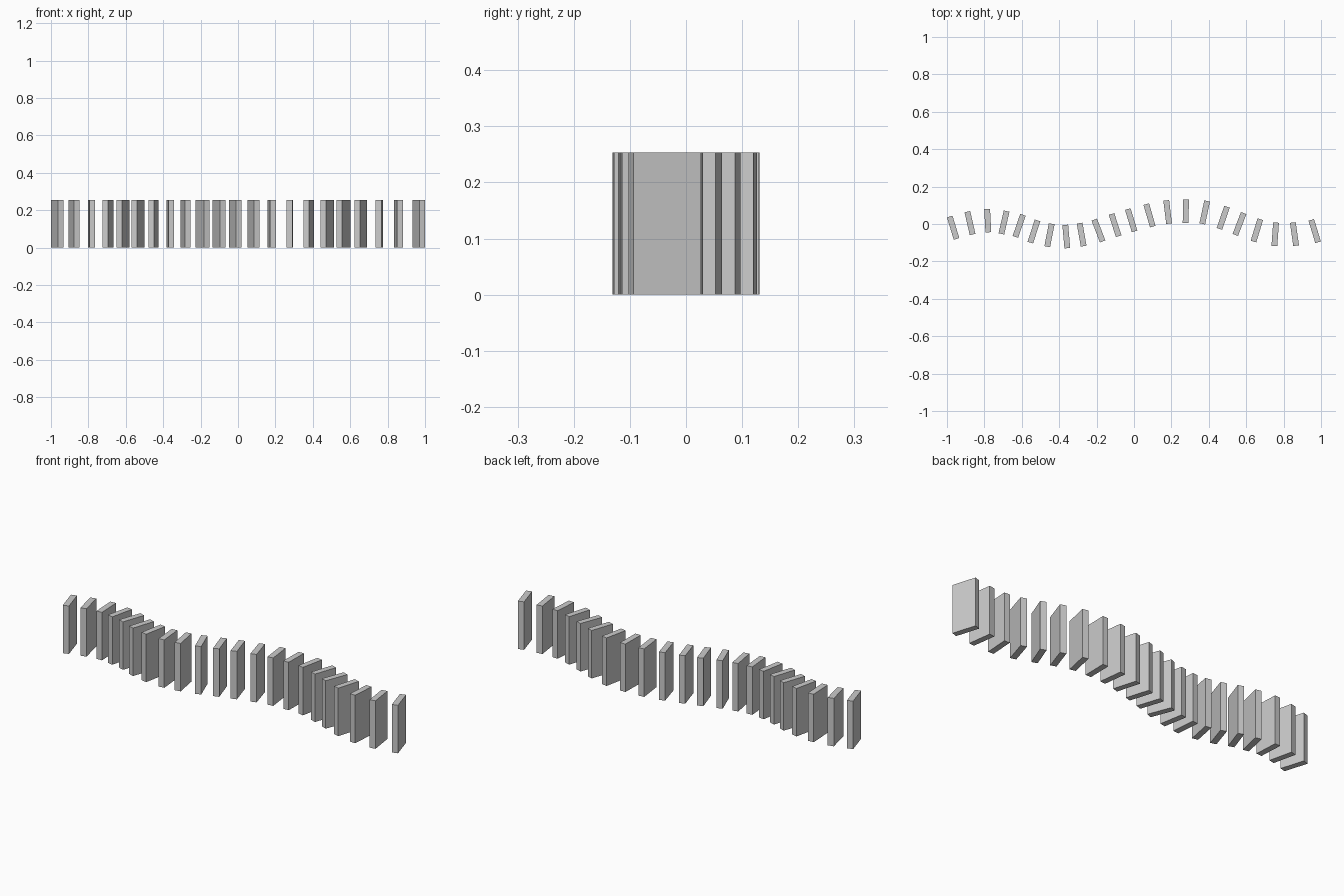
import bpy
import bmesh
from math import radians
from mathutils import Matrix, Vector

default_cube = bpy.data.objects.get("Cube")
if default_cube:
    bpy.data.objects.remove(default_cube, do_unlink=True)

# One plain grey for every slab
GREY = (0.6, 0.6, 0.6, 1.0)
stone = bpy.data.materials.new("plain grey")
stone.use_nodes = True
stone.diffuse_color = GREY
for node in stone.node_tree.nodes:
    if node.type == 'BSDF_PRINCIPLED':
        node.inputs["Base Color"].default_value = GREY

# Slab proportions: thickness, depth, height
THICKNESS, DEPTH, HEIGHT = 0.031, 0.125, 0.253

# Winding row, from the right end to the left end
ROW_X = [-.967, -.877, -.782, -.695, -.614, -.535, -.452, -.362,
         -.28, -.19, -.101, -.015, .083, .18, .277, .378,
         .477, .564, .657, .755, .858, .966]
ROW_Y = [-.02, .005, .018, .008, -.01, -.04, -.06, -.067,
         -.057, -.035, -.006, .02, .046, .064, .068, .062,
         .033, 0, -.034, -.055, -.054, -.038]
# Turn of each slab about the vertical, in degrees
ROW_TURN = [17, 13, 3, -13, -19, -18, -11, 5, 10, 21, 18,
            17, 16, 7, -1, -12, -19, -21, -17, -4, 8, 17]


def make_slab_mesh():
    """Upright rectangular slab standing on its base."""
    bm = bmesh.new()
    bmesh.ops.create_cube(bm, size=1.0)
    bmesh.ops.scale(bm, vec=Vector((THICKNESS, DEPTH, HEIGHT)), verts=bm.verts)
    bmesh.ops.translate(bm, vec=Vector((0, 0, HEIGHT / 2)), verts=bm.verts)
    mesh = bpy.data.meshes.new("slab")
    bm.to_mesh(mesh)
    bm.free()
    mesh.materials.append(stone)
    return mesh


# Shared slab mesh stood along the winding row
slab_mesh = make_slab_mesh()
for number, (x, y, turn) in enumerate(zip(ROW_X, ROW_Y, ROW_TURN), start=1):
    slab = bpy.data.objects.new(f"slab_{number}", slab_mesh)
    slab.matrix_world = (Matrix.Translation((x, y, 0))
                         @ Matrix.Rotation(radians(turn), 4, 'Z'))
    bpy.context.collection.objects.link(slab)
